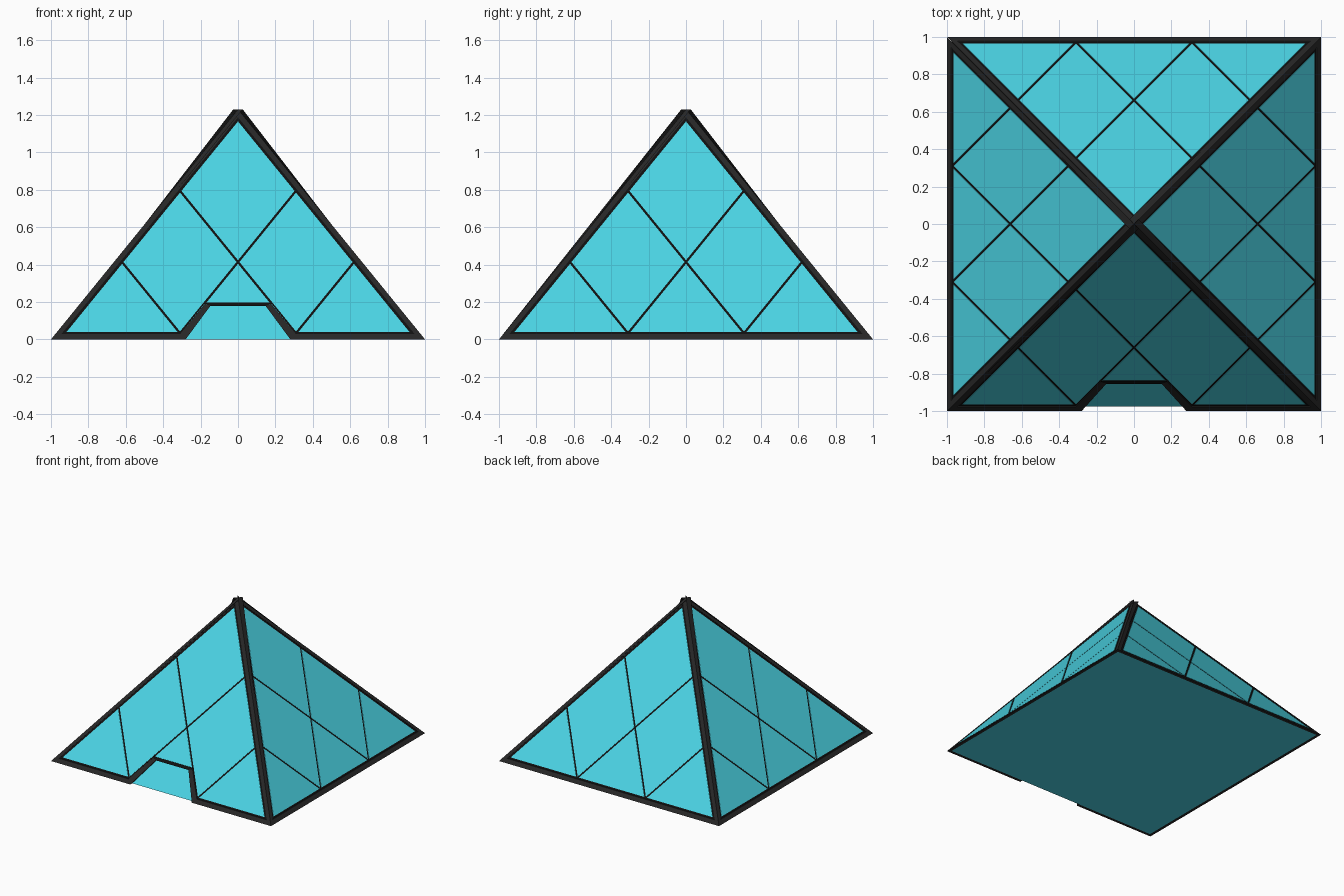
import bpy, bmesh, math
from mathutils import Matrix, Vector

if "Cube" in bpy.data.objects:
    bpy.data.objects.remove(bpy.data.objects["Cube"])

APEX = 1.23      # height of the outer pyramid, base half width is 1
DEPTH = 0.025    # frame thickness over the glass core


def material(name, rgb):
    m = bpy.data.materials.new(name)
    m.diffuse_color = (*rgb, 1)
    m.use_nodes = True
    m.node_tree.nodes["Principled BSDF"].inputs["Base Color"].default_value = m.diffuse_color
    return m


GLASS = material("cyan_glass", (0.07, 0.66, 0.78))
FRAME = material("dark_frame", (0.02, 0.02, 0.02))
SEAM = material("black_seam", (0.005, 0.005, 0.005))


def on_face(u, z, d):
    # point on the sloped front face, d inward, clipped to the mitred corner
    w = 1 - d - z / APEX
    return Vector((max(-w, min(w, u)), -w, z))


def inset(poly, w):
    # shrink a convex counter-clockwise outline by w
    pts, n = [Vector(p) for p in poly], len(poly)
    out = []
    for i in range(n):
        a = (pts[i] - pts[i - 1]).normalized()
        b = (pts[(i + 1) % n] - pts[i]).normalized()
        na, nb = Vector((-a.y, a.x)), Vector((-b.y, b.x))
        out.append(pts[i] + (na + nb) * w / (1 + na.dot(nb)))
    return out


def slab(bm, poly, side, d0, d1):
    rot = Matrix.Rotation(side * math.pi / 2, 3, 'Z')
    front, back = [[bm.verts.new(rot @ on_face(u, z, d)) for u, z in poly] for d in (d0, d1)]
    bm.faces.new(front)
    bm.faces.new(back[::-1])
    n = len(poly)
    for i in range(n):
        j = (i + 1) % n
        bm.faces.new((front[j], front[i], back[i], back[j]))


def finish(bm, name, mat):
    bmesh.ops.recalc_face_normals(bm, faces=bm.faces)
    me = bpy.data.meshes.new(name)
    bm.to_mesh(me)
    bm.free()
    me.materials.append(mat)
    ob = bpy.data.objects.new(name, me)
    bpy.context.collection.objects.link(ob)


def mirrored(poly):
    return [(-u, z) for u, z in reversed(poly)]


# glass core, visible in the doorway and underneath
core = bmesh.new()
half = 1 - DEPTH
bmesh.ops.create_cone(core, cap_ends=True, segments=4, radius1=half * math.sqrt(2), radius2=0,
                      depth=half * APEX,
                      matrix=Matrix.Translation((0, 0, half * APEX / 2)) @ Matrix.Rotation(math.pi / 4, 4, 'Z'))
bmesh.ops.remove_doubles(core, verts=core.verts, dist=1e-5)
finish(core, "glass_core", GLASS)

# outer frame: corner bars and base bars
IN_U, IN_Z, IN_TOP = 0.945, 0.028, 1.187
frame = bmesh.new()
corner = [(-1, 0), (-IN_U, IN_Z), (0, IN_TOP), (0, APEX)]
for s in range(4):
    slab(frame, corner, s, 0, DEPTH)
    slab(frame, mirrored(corner), s, 0, DEPTH)
    if s:
        slab(frame, [(-1, 0), (1, 0), (IN_U, IN_Z), (-IN_U, IN_Z)], s, 0, DEPTH)
base_left = [(-1, 0), (-0.31, 0), (-0.31, IN_Z), (-IN_U, IN_Z)]
jamb = [(-0.31, 0), (-0.28, 0), (-0.147, 0.18), (-0.178, 0.19), (-0.31, IN_Z)]
for part in (base_left, jamb):
    slab(frame, part, 0, 0, DEPTH)
    slab(frame, mirrored(part), 0, 0, DEPTH)
finish(frame, "outer_frame", FRAME)

# dark backing showing as seams, plus the door lintel
seams = bmesh.new()
for s in range(4):
    door = [(-0.31, IN_Z), (-0.18, 0.19), (0.18, 0.19), (0.31, IN_Z)] if s == 0 else []
    slab(seams, [(-IN_U, IN_Z), *door, (IN_U, IN_Z), (0, IN_TOP)], s, 0.005, DEPTH)
slab(seams, [(-0.15, 0.178), (0.15, 0.178), (0.185, 0.197), (-0.185, 0.197)], 0, 0, DEPTH)
finish(seams, "seams_and_lintel", SEAM)

# diamond panes with triangles along the base
panes = bmesh.new()
ROWS, P_U, P_Z, P_TOP = 3, 0.93, 0.033, 1.175


def node(i, j):
    return ((j - i) * P_U / ROWS, P_TOP - (i + j) * (P_TOP - P_Z) / ROWS)


for s in range(4):
    for i in range(ROWS):
        for j in range(ROWS - i):
            cell = [node(i, j), node(i + 1, j), node(i + 1, j + 1), node(i, j + 1)]
            if i + j == ROWS - 1:
                del cell[2]
                if s == 0 and i == j:   # pane above the door is cut short
                    top = cell[0][1]
                    w = (top - 0.191) * P_U / (P_TOP - P_Z)
                    cell = [(0, top), (-w, 0.191), (w, 0.191)]
            slab(panes, inset(cell, 0.006), s, 0.002, 0.012)
finish(panes, "glass_panes", GLASS)
